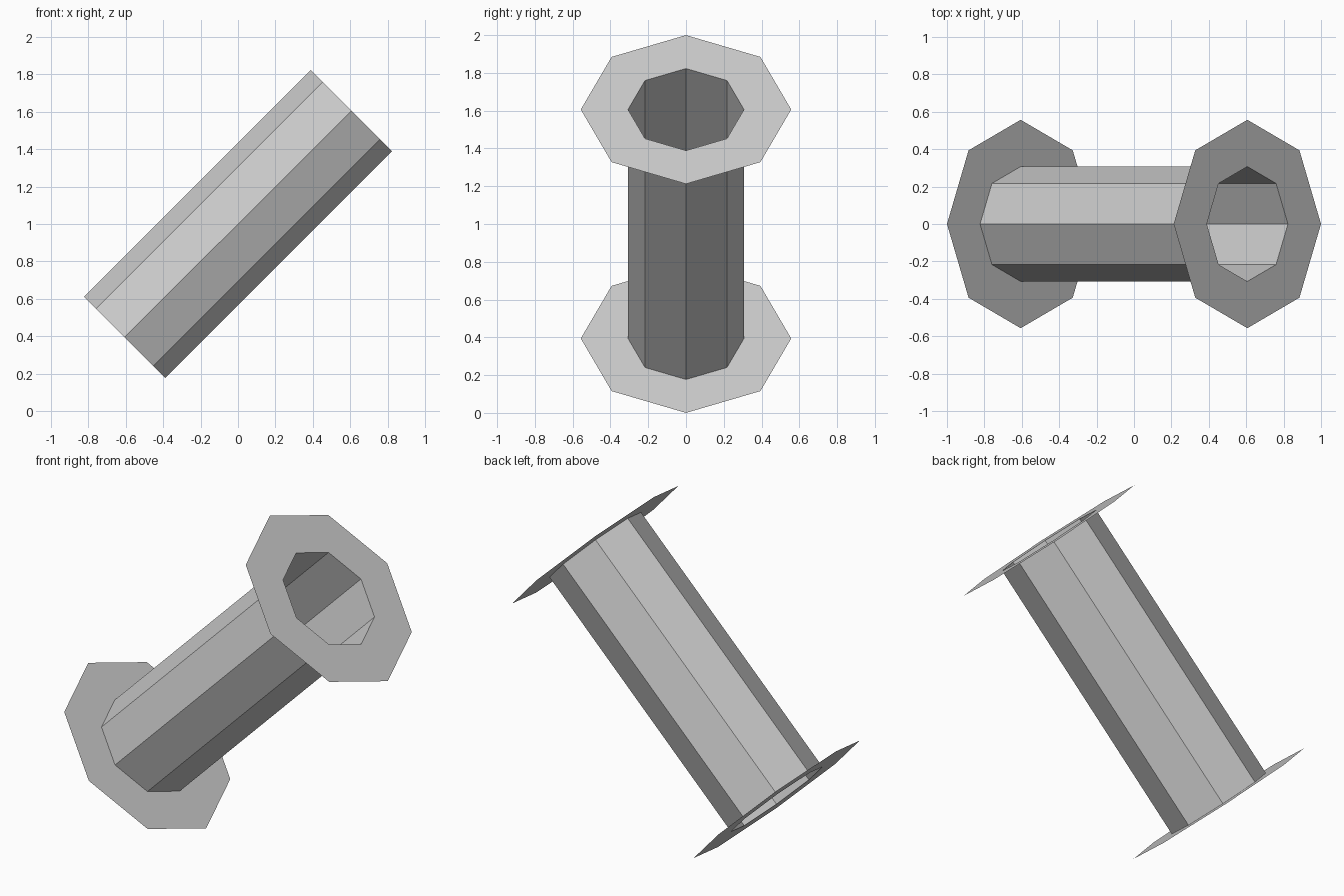
import bpy
import bmesh
import math
from mathutils import Matrix, Vector

cube = bpy.data.objects.get("Cube")
if cube:
    bpy.data.objects.remove(cube, do_unlink=True)

SIDES = 8
TUBE_RADIUS = 0.307
FLANGE_RADIUS = 0.557
LENGTH = 1.714

# Tilt the whole spool halfway between upright and lying along +x
TILT = Matrix.Translation((0, 0, 1)) @ Matrix.Rotation(math.radians(45), 4, "Y")

grey = bpy.data.materials.new("light grey")
grey.use_nodes = True
grey.diffuse_color = (0.6, 0.6, 0.6, 1)
grey.node_tree.nodes["Principled BSDF"].inputs["Base Color"].default_value = grey.diffuse_color


def ring(bm, radius, z):
    """Closed loop of vertices with a corner on the y axis."""
    steps = [math.tau * i / SIDES for i in range(SIDES)]
    return [bm.verts.new((radius * math.cos(a), radius * math.sin(a), z)) for a in steps]


def band(name, start, end, facing):
    """Open strip of flat faces between two (radius, height) rings."""
    bm = bmesh.new()
    a, b = ring(bm, *start), ring(bm, *end)
    for i in range(SIDES):
        j = (i + 1) % SIDES
        face = bm.faces.new((a[i], a[j], b[j], b[i]))
        face.normal_update()
        if face.normal.dot(facing(face.calc_center_median())) < 0:
            face.normal_flip()
    bm.transform(TILT)
    mesh = bpy.data.meshes.new(name)
    bm.to_mesh(mesh)
    bm.free()
    mesh.materials.append(grey)
    bpy.context.collection.objects.link(bpy.data.objects.new(name, mesh))


# Open octagonal tube
half = LENGTH / 2
band("tube", (TUBE_RADIUS, -half), (TUBE_RADIUS, half),
     lambda c: Vector((c.x, c.y, 0)))

# Flat flange around each open end
for name, side in (("upper_flange", 1), ("lower_flange", -1)):
    band(name, (TUBE_RADIUS, side * half), (FLANGE_RADIUS, side * half),
         lambda c: Vector((0, 0, c.z)))
